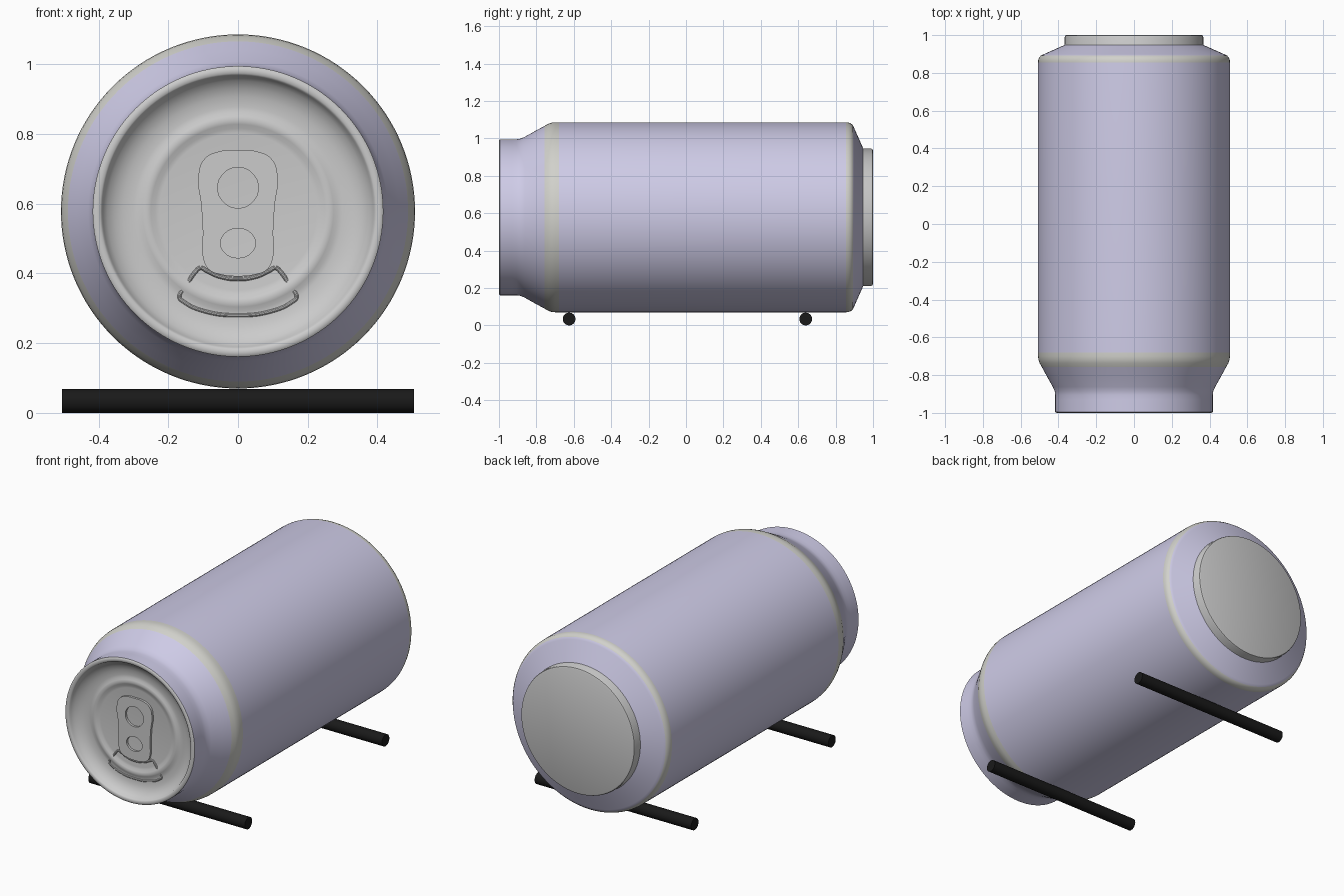
import bpy, bmesh, math

if "Cube" in bpy.data.objects:
    bpy.data.objects.remove(bpy.data.objects["Cube"])

CZ = 0.578  # height of the can axis


def material(name, rgb):
    m = bpy.data.materials.new(name)
    m.diffuse_color = (*rgb, 1)
    m.use_nodes = True
    m.node_tree.nodes["Principled BSDF"].inputs["Base Color"].default_value = m.diffuse_color
    return m


def link(name, mesh, mats=(), angle=35):
    ob = bpy.data.objects.new(name, mesh)
    bpy.context.collection.objects.link(ob)
    for m in mats:
        mesh.materials.append(m)
    bpy.ops.object.select_all(action='DESELECT')
    ob.select_set(True)
    bpy.context.view_layer.objects.active = ob
    bpy.ops.object.shade_smooth_by_angle(angle=math.radians(angle))
    return ob


def lathe(name, profile, mats=(), bands=(), n=128):
    """Revolve (radius, y) points about the can axis; bands = segments using material 1."""
    bm = bmesh.new()
    rings = []
    for r, y in profile:
        rings.append([bm.verts.new((r * math.cos(2 * math.pi * k / n), y,
                                    CZ + r * math.sin(2 * math.pi * k / n))) for k in range(n)])
    for i in range(len(rings) - 1):
        a, b = rings[i], rings[i + 1]
        for k in range(n):
            j = (k + 1) % n
            bm.faces.new((a[k], b[k], b[j], a[j])).material_index = int(i in bands)
    bmesh.ops.remove_doubles(bm, verts=bm.verts, dist=1e-5)
    mesh = bpy.data.meshes.new(name)
    bm.to_mesh(mesh)
    bm.free()
    return link(name, mesh, mats)


def spline(curve, pts):
    s = curve.splines.new('BEZIER')
    s.bezier_points.add(len(pts) - 1)
    s.use_cyclic_u = True
    for p, (x, z) in zip(s.bezier_points, pts):
        p.co = (x, z, 0)
        p.handle_left_type = p.handle_right_type = 'AUTO'


def outline_part(name, loops, y, dims='2D', **props):
    """Closed outlines drawn in the front plane, turned into a mesh."""
    cu = bpy.data.curves.new(name, 'CURVE')
    cu.dimensions = dims
    cu.resolution_u = 8
    for k, v in props.items():
        setattr(cu, k, v)
    for pts in loops:
        spline(cu, pts)
    tmp = bpy.data.objects.new(name + "_curve", cu)
    bpy.context.collection.objects.link(tmp)
    dg = bpy.context.evaluated_depsgraph_get()
    mesh = bpy.data.meshes.new_from_object(tmp.evaluated_get(dg))
    bpy.data.objects.remove(tmp)
    ob = link(name, mesh)
    ob.rotation_euler.x = math.pi / 2
    ob.location.y = y
    return ob


def mirrored(half):
    """Mirror a half outline whose first and last points lie on x = 0."""
    return half + [(-x, z) for x, z in half[-2:0:-1]]


def ellipse(z, rx, rz, n=8):
    return [(rx * math.cos(2 * math.pi * k / n), z + rz * math.sin(2 * math.pi * k / n))
            for k in range(n)]


lavender = material("lavender", (0.62, 0.60, 0.80))
trim = material("pale_trim", (0.64, 0.64, 0.60))

# Can wall with necked front, shoulder bands and tapered back
lathe("can_body", [
    (0.417, -0.995), (0.417, -0.93), (0.417, -0.905), (0.420, -0.885), (0.430, -0.862),
    (0.462, -0.805), (0.488, -0.757), (0.500, -0.736), (0.506, -0.718), (0.508, -0.70),
    (0.508, -0.68), (0.508, 0.855), (0.507, 0.868), (0.502, 0.881), (0.493, 0.892),
    (0.480, 0.898), (0.385, 0.940), (0.367, 0.948)],
    (lavender, trim), bands=(6, 7, 8, 9, 11, 12, 13))

# Recessed lid with rolled rim and ring bead
lathe("lid", [
    (0, -0.943), (0.225, -0.943), (0.238, -0.945), (0.250, -0.951), (0.262, -0.954),
    (0.274, -0.951), (0.285, -0.946), (0.30, -0.945), (0.33, -0.948), (0.355, -0.957),
    (0.375, -0.971), (0.388, -0.986), (0.391, -0.995), (0.396, -0.999), (0.404, -1.0),
    (0.412, -0.999), (0.417, -0.995)][:])

# Back foot
lathe("can_base", [
    (0.370, 0.944), (0.367, 0.952), (0.367, 0.990), (0.364, 0.997), (0.357, 1.0), (0, 1.0)])

# Pull tab with finger hole and rivet hole
tab = mirrored([(0, 0.754), (0.055, 0.750), (0.097, 0.728), (0.114, 0.675), (0.106, 0.60),
                (0.101, 0.52), (0.101, 0.45), (0.084, 0.412), (0.045, 0.396), (0, 0.392)])
outline_part("pull_tab", [tab, ellipse(0.646, 0.058, 0.058), ellipse(0.487, 0.050, 0.042)],
             -0.949, extrude=0.007, fill_mode='BOTH')

# Raised outline of the mouth panel
mouth = mirrored([(0, 0.384), (0.055, 0.392), (0.09, 0.408), (0.108, 0.416), (0.122, 0.405),
                  (0.150, 0.362), (0.168, 0.332), (0.155, 0.318), (0.09, 0.290), (0, 0.280)])
outline_part("mouth_ridge", [mouth], -0.944, dims='3D', bevel_depth=0.006, bevel_resolution=3)

# Two support rods
for part, y in (("front_rod", -0.625), ("back_rod", 0.64)):
    bpy.ops.mesh.primitive_cylinder_add(vertices=48, radius=0.034, depth=1.01,
                                        location=(0, y, 0.034), rotation=(0, math.pi / 2, 0))
    rod = bpy.context.object
    rod.name = part
    if part == "front_rod":
        black = material("black", (0.01, 0.01, 0.01))
    rod.data.materials.append(black)
    bpy.ops.object.shade_smooth_by_angle(angle=math.radians(35))
